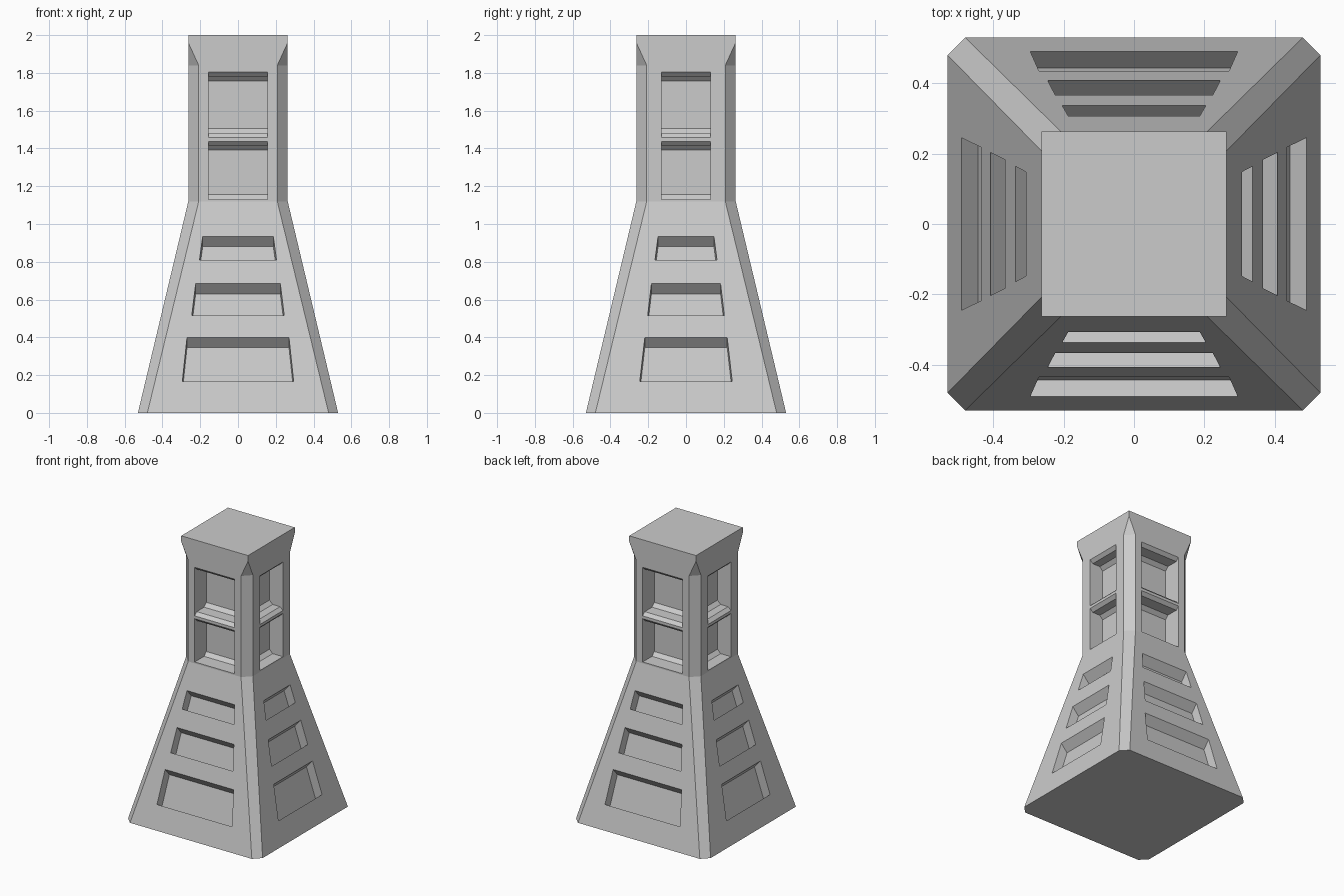
import bpy, bmesh
from math import pi
from mathutils import Matrix, Vector

if "Cube" in bpy.data.objects:
    bpy.data.objects.remove(bpy.data.objects["Cube"])


def make_object(name, bm):
    bmesh.ops.recalc_face_normals(bm, faces=bm.faces[:])
    mesh = bpy.data.meshes.new(name)
    bm.to_mesh(mesh)
    bm.free()
    ob = bpy.data.objects.new(name, mesh)
    bpy.context.collection.objects.link(ob)
    return ob


def loft(bm, rings):
    rows = [[bm.verts.new(p) for p in r] for r in rings]
    n = len(rows[0])
    for a, b in zip(rows, rows[1:]):
        for i in range(n):
            j = (i + 1) % n
            bm.faces.new((a[i], a[j], b[j], b[i]))
    bm.faces.new(rows[0][::-1])
    bm.faces.new(rows[-1])


def octagon(h, c, z):
    return [(-c, -h, z), (c, -h, z), (h, -c, z), (h, c, z),
            (c, h, z), (-c, h, z), (-h, c, z), (-h, -c, z)]


# Tower shell: tapered base, straight shaft, corner chamfers that fade out at the top
TOP, NECK = 0.263, 1.12
bm = bmesh.new()
loft(bm, [octagon(0.53, 0.48, 0), octagon(TOP, 0.208, NECK), octagon(TOP, 0.208, 1.84),
          octagon(TOP, TOP, 1.96), octagon(TOP, TOP, 2.0)])
bmesh.ops.remove_doubles(bm, verts=bm.verts[:], dist=1e-5)
tower = make_object("tower", bm)


def face_y(z):
    return -(0.53 - (0.53 - TOP) * z / NECK)


# Recess cutters for all four sides: (bottom z, top z, front/back widths, side widths)
slots = [(0.165, 0.40, (0.295, 0.27), (0.245, 0.218)),
         (0.515, 0.685, (0.245, 0.224), (0.203, 0.183)),
         (0.81, 0.935, (0.204, 0.187), (0.164, 0.148))]
inward = Vector((0, 0.048, -0.055))
bm = bmesh.new()
for k in range(4):
    rot = Matrix.Rotation(k * pi / 2, 3, 'Z')
    side = k % 2

    # Sloped slots in the base
    for z0, z1, *widths in slots:
        w0, w1 = widths[side]
        quad = [Vector((x, face_y(z), z)) for x, z in ((-w0, z0), (w0, z0), (w1, z1), (-w1, z1))]
        loft(bm, [[rot @ (p + inward * t) for p in quad] for t in (-0.6, 1)])

    # Shaft windows with bevelled sills and lintels
    w = (0.157, 0.130)[side]
    back = (-0.133, -0.157)[side]
    b, o = 0.025, 0.022
    for z0, z1, sill in ((1.13, 1.416, 0), (1.48, 1.782, o)):
        profile = [(-0.32, z0 - sill), (-TOP, z0 - sill), (-TOP + o, z0), (back - b, z0),
                   (back, z0 + b), (back, z1 - b), (back - b, z1), (-TOP + o, z1),
                   (-TOP, z1 + o), (-0.32, z1 + o)]
        loft(bm, [[rot @ Vector((x, y, z)) for y, z in profile] for x in (-w, w)])
cutter = make_object("recess_cutter", bm)
cutter.hide_render = True

mod = tower.modifiers.new("recesses", 'BOOLEAN')
mod.operation = 'DIFFERENCE'
mod.solver = 'EXACT'
mod.object = cutter
bpy.context.view_layer.objects.active = tower
tower.select_set(True)
bpy.ops.object.modifier_apply(modifier=mod.name)
bpy.data.objects.remove(cutter)
